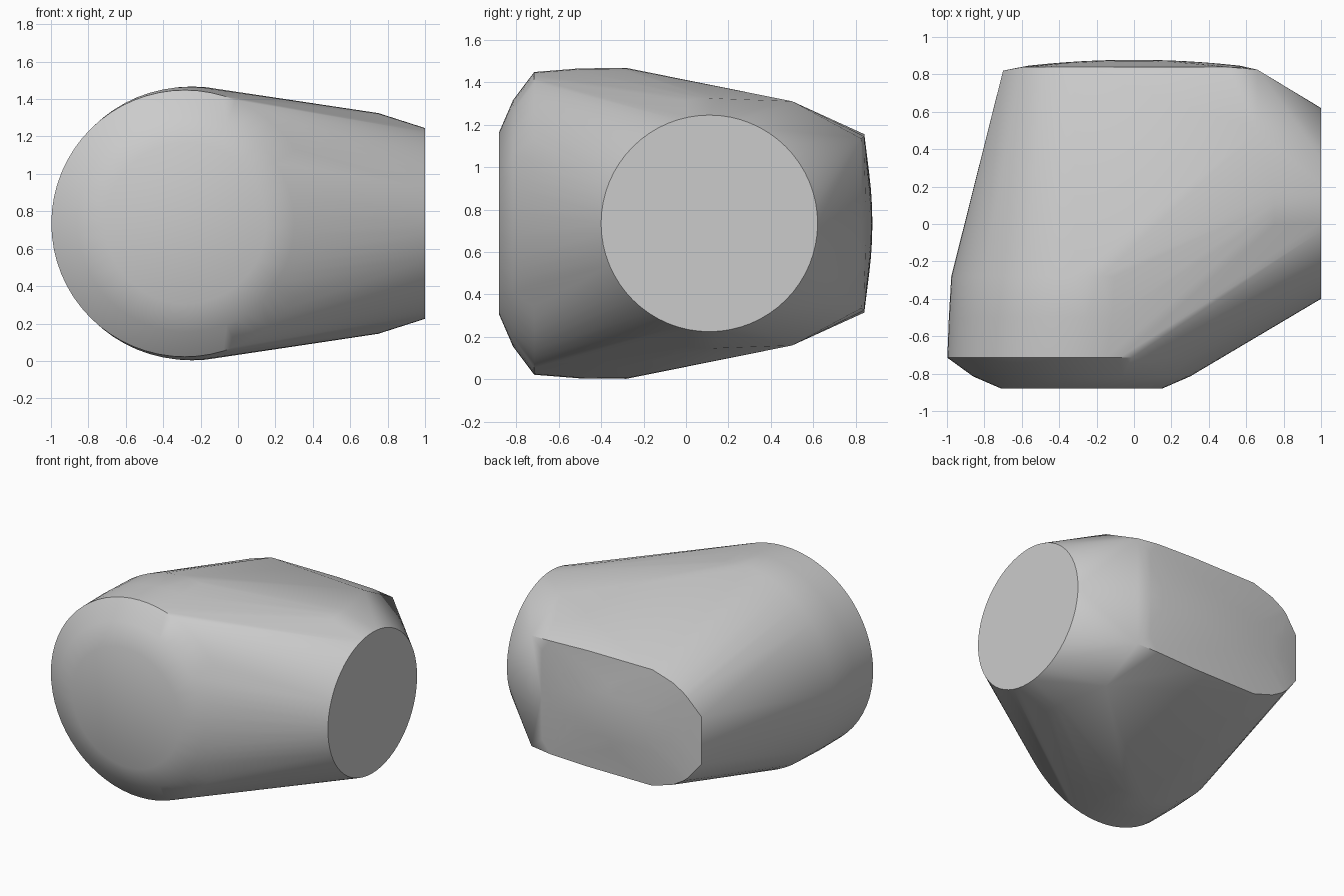
import bpy, bmesh
from math import sin, cos, tau, radians

cube = bpy.data.objects.get("Cube")
if cube:
    bpy.data.objects.remove(cube)

MID = 0.735      # height of the horizontal symmetry plane
SEG = 64

grey = bpy.data.materials.new("light grey")
grey.use_nodes = True
colour = (0.6, 0.6, 0.6, 1)
grey.diffuse_color = colour
grey.node_tree.nodes["Principled BSDF"].inputs["Base Color"].default_value = colour

bm = bmesh.new()


def ring(place):
    for i in range(SEG):
        a = tau * i / SEG
        bm.verts.new(place(cos(a), sin(a)))


def front_ring(x, y, r):
    ring(lambda c, s: (x + r * c, y, MID + r * s))


def side_ring(x, y, r):
    ring(lambda c, s: (x, y + r * c, MID + r * s))


# Front barrel: flat face, rounded rim, full-width body
for x, y, r in [(-0.28, -0.88, 0.43), (-0.28, -0.815, 0.58), (-0.285, -0.715, 0.713),
                (-0.26, -0.5, 0.73), (-0.245, -0.28, 0.732)]:
    front_ring(x, y, r)

# Side stub: bevelled ring and flat end disc
side_ring(0.75, 0.11, 0.59)
side_ring(1.0, 0.11, 0.51)

# Back cap outline and shoulder, mirrored about the middle plane
outline = [(-0.7, 0.82, 0.17), (-0.6, 0.838, 0.29), (-0.48, 0.84, 0.37),
           (-0.32, 0.84, 0.42), (0.2, 0.84, 0.42), (0.5, 0.84, 0.41),
           (0.66, 0.825, 0.4), (0.66, 0.5, 0.575)]
for x, y, h in outline:
    for side in (-1, 1):
        bm.verts.new((x, y, MID + side * h))

# Gentle bulge of the back cap
for i in range(-6, 7):
    for j in range(-4, 5):
        u, v = i / 7, j / 5
        bm.verts.new((0.66 * u, 0.835 + 0.043 * (1 - u * u) * (1 - v * v), MID + 0.4 * v))

# Wrap one convex skin around all sections
hull = bmesh.ops.convex_hull(bm, input=bm.verts[:])
loose = {g for g in hull["geom_interior"] + hull["geom_unused"]
         if isinstance(g, bmesh.types.BMVert) and not g.link_faces}
bmesh.ops.delete(bm, geom=list(loose), context="VERTS")
bmesh.ops.dissolve_limit(bm, angle_limit=radians(0.5), verts=bm.verts[:], edges=bm.edges[:])
bmesh.ops.recalc_face_normals(bm, faces=bm.faces[:])

mesh = bpy.data.meshes.new("rounded_body")
bm.to_mesh(mesh)
bm.free()
mesh.materials.append(grey)
body = bpy.data.objects.new("rounded_body", mesh)
bpy.context.collection.objects.link(body)
bpy.ops.object.select_all(action="DESELECT")
body.select_set(True)
bpy.context.view_layer.objects.active = body
bpy.ops.object.shade_smooth_by_angle(angle=radians(30))
